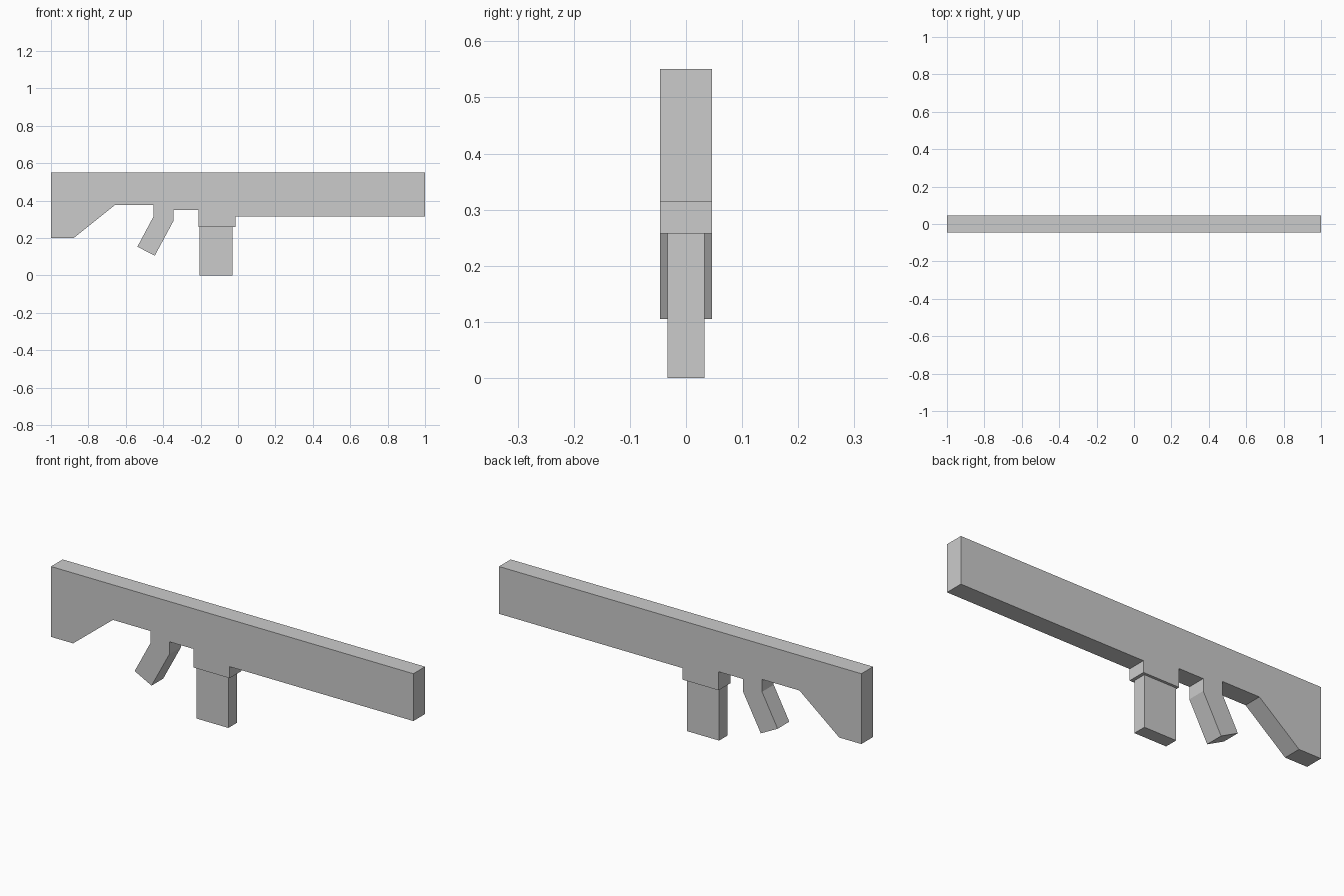
import bpy, bmesh

if "Cube" in bpy.data.objects:
    bpy.data.objects.remove(bpy.data.objects["Cube"])


def extrude_profile(name, points, half_width):
    """Extrude an (x, z) outline symmetrically along y."""
    bm = bmesh.new()
    face = bm.faces.new([bm.verts.new((x, -half_width, z)) for x, z in points])
    result = bmesh.ops.extrude_face_region(bm, geom=[face])
    moved = [v for v in result["geom"] if isinstance(v, bmesh.types.BMVert)]
    bmesh.ops.translate(bm, verts=moved, vec=(0, 2 * half_width, 0))
    bmesh.ops.recalc_face_normals(bm, faces=bm.faces)
    mesh = bpy.data.meshes.new(name)
    bm.to_mesh(mesh)
    bm.free()
    obj = bpy.data.objects.new(name, mesh)
    bpy.context.collection.objects.link(obj)
    return obj


TOP, BARREL_BOTTOM, WELL_BOTTOM = 0.551, 0.315, 0.2575

# Outline sections, running along the underside from back to front
stock = [(-1, TOP), (-1, 0.2), (-0.878, 0.2), (-0.658, 0.376)]
grip = [(-0.452, 0.376), (-0.452, 0.314), (-0.538, 0.153),
        (-0.445, 0.105), (-0.346, 0.289), (-0.346, 0.35)]
magazine_well = [(-0.212, 0.35), (-0.212, WELL_BOTTOM),
                 (-0.014, WELL_BOTTOM), (-0.014, BARREL_BOTTOM)]
barrel = [(1, BARREL_BOTTOM), (1, TOP)]

# One-piece body
extrude_profile("body", stock + grip + magazine_well + barrel, 0.046)

# Narrower magazine below the well
extrude_profile("magazine", [(-0.206, 0), (-0.03, 0),
                             (-0.03, WELL_BOTTOM), (-0.206, WELL_BOTTOM)], 0.033)
